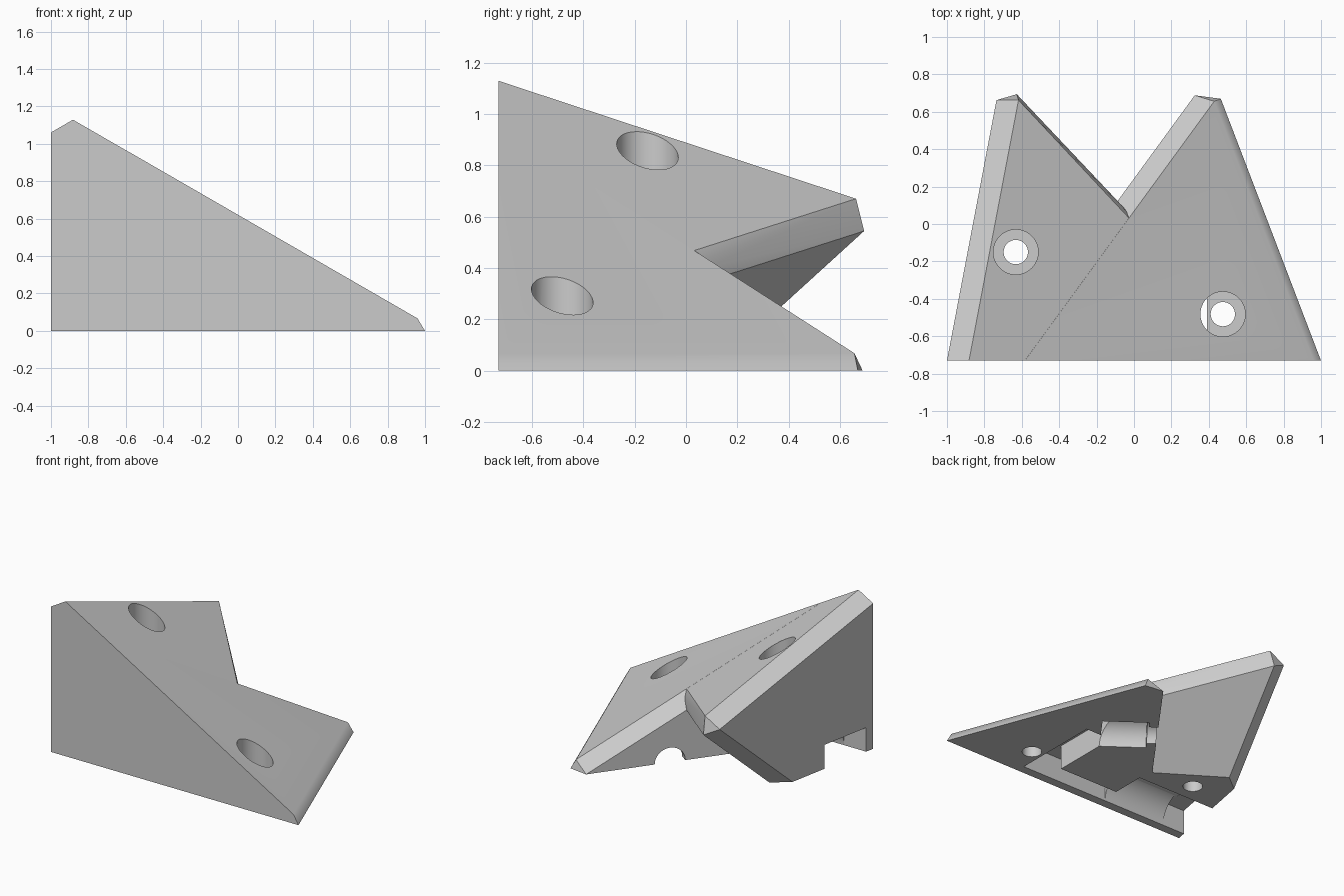
import bpy, bmesh, math
from itertools import combinations
from mathutils import Vector, Matrix

if "Cube" in bpy.data.objects:
    bpy.data.objects.remove(bpy.data.objects["Cube"])

R = 0.08                                   # edge rounding radius


def plane(n, d, shift=0.0):
    """Half space n.p <= d, normalised."""
    n = Vector(n)
    return n.normalized(), d / n.length - shift


def finish(bm, name):
    bmesh.ops.recalc_face_normals(bm, faces=bm.faces[:])
    me = bpy.data.meshes.new(name)
    bm.to_mesh(me)
    bm.free()
    ob = bpy.data.objects.new(name, me)
    bpy.context.collection.objects.link(ob)
    return ob


def rounded_solid(name, planes):
    """Convex solid bounded by planes, all edges rounded (hull of corner balls)."""
    bm = bmesh.new()
    for trio in combinations(planes, 3):
        m = Matrix([p[0] for p in trio])
        if abs(m.determinant()) < 1e-4:
            continue
        c = m.inverted() @ Vector([p[1] - R for p in trio])
        if any(n.dot(c) > d - R + 1e-4 for n, d in planes):
            continue
        bmesh.ops.create_icosphere(bm, subdivisions=4, radius=R, matrix=Matrix.Translation(c))
        for n, d in trio:
            bm.verts.new(c + n * R)
    bmesh.ops.delete(bm, geom=bm.faces[:], context='FACES_KEEP_BOUNDARY')
    bmesh.ops.delete(bm, geom=bm.edges[:], context='EDGES_FACES') if bm.edges else None
    pts = [v.co.copy() for v in bm.verts]
    if not pts:
        raise RuntimeError(name)
    bmesh.ops.remove_doubles(bm, verts=bm.verts[:], dist=1e-5)
    bmesh.ops.convex_hull(bm, input=bm.verts[:])
    loose = [v for v in bm.verts if not v.link_faces]
    bmesh.ops.delete(bm, geom=loose, context='VERTS')
    bmesh.ops.dissolve_limit(bm, angle_limit=math.radians(0.1), verts=bm.verts[:], edges=bm.edges[:])
    return finish(bm, name)


def box(x0, x1, y0, y1, z0, z1):
    bm = bmesh.new()
    m = Matrix.Translation(((x0 + x1) / 2, (y0 + y1) / 2, (z0 + z1) / 2))
    bmesh.ops.create_cube(bm, size=1, matrix=m @ Matrix.Diagonal((x1 - x0, y1 - y0, z1 - z0, 1)))
    return finish(bm, "cutter")


def rod(a, b, r):
    """Cylinder of radius r from a to b."""
    a, b = Vector(a), Vector(b)
    rot = (b - a).to_track_quat('Z', 'Y').to_matrix().to_4x4()
    bm = bmesh.new()
    bmesh.ops.create_cone(bm, cap_ends=True, segments=48, radius1=r, radius2=r,
                          depth=(b - a).length, matrix=Matrix.Translation((a + b) / 2) @ rot)
    return finish(bm, "cutter")


def combine(target, other, op):
    mod = target.modifiers.new("bool", 'BOOLEAN')
    mod.operation, mod.solver, mod.object = op, 'EXACT', other
    bpy.context.view_layer.objects.active = target
    bpy.ops.object.modifier_apply(modifier=mod.name)
    bpy.data.objects.remove(other)


# bounding planes of the wedge
top_n = (0.577, 0.22, 1)
left = plane((-1.42, 0.27, 0), 1.223)
right = plane((1.41, 0.54, 0), 1.016)
notch = plane((-1.37, 1, 0), 0.243)
under = plane((0.5245, 0.8114, -1), -0.31)
ends = [plane((0, -1, 0), 1.2), plane((0, 0, -1), 0.5)]

# two prongs joined into one body
body = rounded_solid("wedge_body", [plane(top_n, 0.46), right, notch] + ends)
prong = rounded_solid("left_prong", [plane(top_n, 0.46, 0.0005), left, under,
                                     plane((1, 0, 0), 0.15)] + ends)
combine(body, prong, 'UNION')

# flat front and flat base
combine(body, box(-3, 3, -3, -0.73, -3, 3), 'DIFFERENCE')
combine(body, box(-3, 3, -3, 3, -3, 0), 'DIFFERENCE')

# cable channel, side slot and cylindrical sockets in the base
D = 0.175
axis = Vector((0.807, -0.59, 0))
mid = Vector((0.03, 0.177, 0))
cutters = [
    box(-0.31, 0.39, -0.666, -0.53, -0.5, D),
    box(0.183, 0.39, -0.60, -0.02, -0.5, D),
    box(-1.2, -0.81, -0.666, -0.288, -0.5, D),
    rod((-0.83, -0.477, 0), (-0.29, -0.477, 0), 0.189),
    rod(mid, mid + axis * 0.31, 0.165),
    rod(mid - axis * 0.2, mid + axis * 0.05, 0.107),
]
# counterbored screw holes
for x, y in ((-0.632, -0.15), (0.475, -0.482)):
    cutters.append(rod((x, y, 0.1), (x, y, 2), 0.12))
    cutters.append(rod((x, y, -0.5), (x, y, 1.9), 0.065))
for c in cutters:
    combine(body, c, 'DIFFERENCE')

# grey finish and smooth shading
grey = bpy.data.materials.new("light_grey")
grey.diffuse_color = (0.6, 0.6, 0.6, 1)
grey.use_nodes = True
grey.node_tree.nodes["Principled BSDF"].inputs["Base Color"].default_value = grey.diffuse_color
body.data.materials.clear()
body.data.materials.append(grey)
for p in body.data.polygons:
    p.material_index = 0
bpy.ops.object.select_all(action='DESELECT')
body.select_set(True)
bpy.context.view_layer.objects.active = body
bpy.ops.object.shade_smooth_by_angle(angle=math.radians(30))
wn = body.modifiers.new("weighted", 'WEIGHTED_NORMAL')
wn.keep_sharp = True
